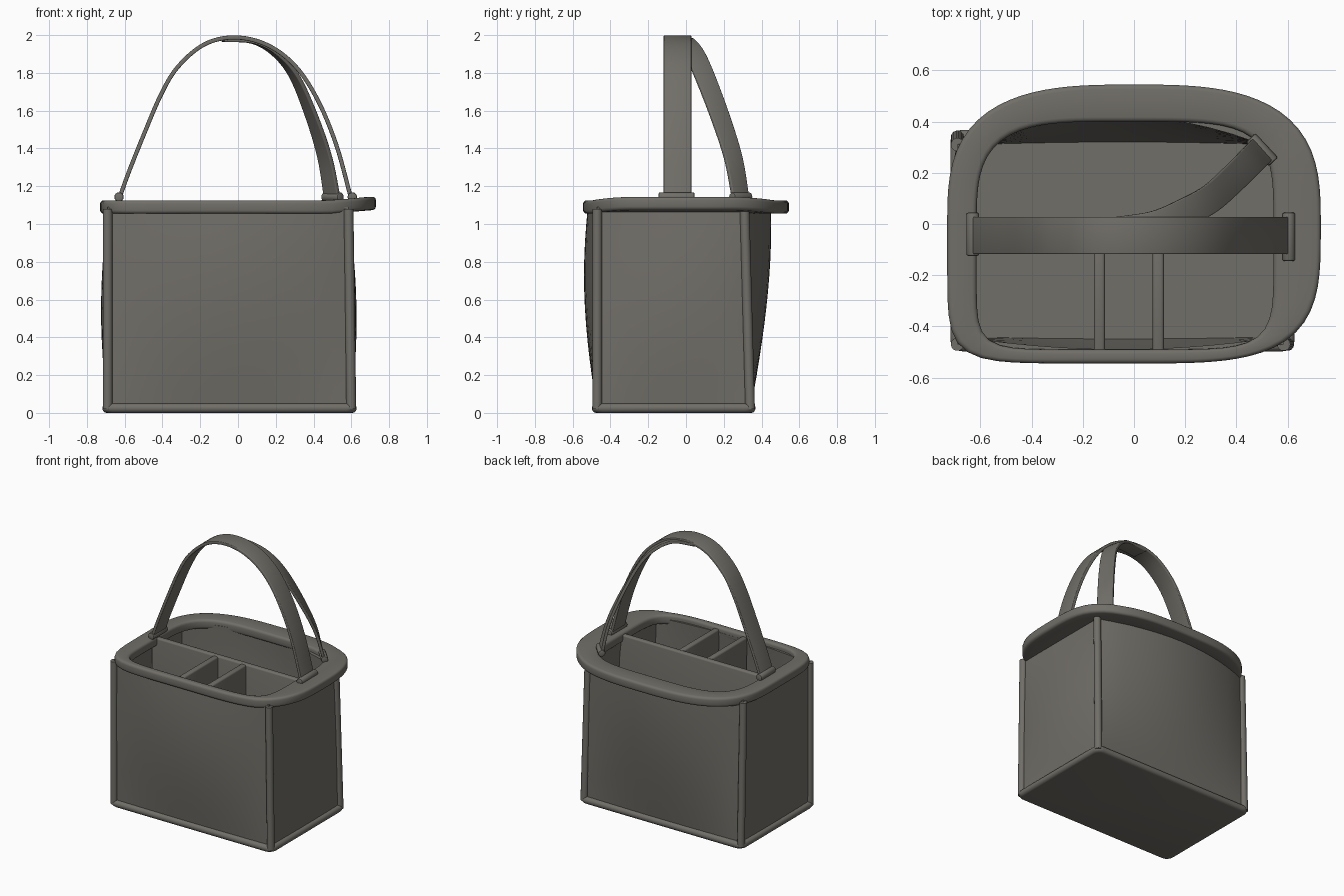
import bpy, bmesh
from math import sin, cos, pi, atan2
from mathutils import Vector

cube = bpy.data.objects.get("Cube")
if cube:
    bpy.data.objects.remove(cube, do_unlink=True)

mat = bpy.data.materials.new("warm grey fabric")
mat.use_nodes = True
GREY = (0.165, 0.157, 0.137, 1)
mat.diffuse_color = GREY
mat.node_tree.nodes["Principled BSDF"].inputs["Base Color"].default_value = GREY


def finish(obj, bevel=0, segments=3):
    """Material, rounded edges and smooth shading."""
    obj.data.materials.append(mat)
    bpy.ops.object.select_all(action='DESELECT')
    obj.select_set(True)
    bpy.context.view_layer.objects.active = obj
    if bevel:
        mod = obj.modifiers.new("rounded_edges", 'BEVEL')
        mod.width, mod.segments = bevel, segments
        mod.limit_method, mod.angle_limit = 'ANGLE', 0.7
        bpy.ops.object.modifier_apply(modifier=mod.name)
    bpy.ops.object.shade_smooth_by_angle(angle=0.7)


def loft(name, rings, loop=False, bevel=0):
    """Skin closed rings; cap the ends, or join last to first."""
    bm = bmesh.new()
    rows = [[bm.verts.new(p) for p in ring] for ring in rings]
    n = len(rows[0])
    pairs = list(zip(rows, rows[1:])) + ([(rows[-1], rows[0])] if loop else [])
    for a, b in pairs:
        for i in range(n):
            j = (i + 1) % n
            bm.faces.new((a[i], a[j], b[j], b[i]))
    if not loop:
        bm.faces.new(rows[0])
        bm.faces.new(rows[-1])
    bmesh.ops.recalc_face_normals(bm, faces=bm.faces)
    mesh = bpy.data.meshes.new(name)
    bm.to_mesh(mesh)
    bm.free()
    obj = bpy.data.objects.new(name, mesh)
    bpy.context.collection.objects.link(obj)
    finish(obj, bevel)
    return obj


def rect(x0, x1, y0, y1, z):
    return [(x0, y0, z), (x1, y0, z), (x1, y1, z), (x0, y1, z)]


# Body: four bulging fabric panels, hollow with a floor
LEFT, RIGHT, FRONT, BACK, TOP = -0.69, 0.60, -0.47, 0.34, 1.09


def corners(z, inset=0):
    t = z / TOP
    x0, x1 = LEFT + inset, RIGHT - 0.015 * t - inset
    y0, y1 = FRONT + inset, BACK - 0.03 * t - inset
    return [Vector(p) for p in rect(x0, x1, y0, y1, z)]


def section(z, inset=0, n=14):
    t = z / TOP
    side = 0.035 * sin(pi * t)
    bulge = [0.07 * sin(0.75 * pi * t), side, 0.14 * sin(pi / 2 * t), side]
    normal = [Vector(v) for v in ((0, -1, 0), (1, 0, 0), (0, 1, 0), (-1, 0, 0))]
    c = corners(z, inset)
    ring = []
    for k in range(4):
        for i in range(n):
            u = i / n
            ring.append(c[k].lerp(c[(k + 1) % 4], u)
                        + normal[k] * bulge[k] * sin(pi * u) ** 0.8)
    return ring


levels = [0.02 + (TOP - 0.02) * i / 12 for i in range(13)]
inner = [0.06 + (TOP - 0.06) * i / 12 for i in range(13)]
loft("body_panels", [section(z) for z in levels]
     + [section(z, 0.03) for z in reversed(inner)])


# Base tray with a rolled edge
def rounded_rect(z, grow, r=0.05, n=6):
    pts = []
    c = corners(0, r - 0.026 - grow)
    for k, p in enumerate(c):
        for i in range(n + 1):
            a = pi + (k + i / n) * pi / 2
            pts.append((p.x + r * cos(a), p.y + r * sin(a), z))
    return pts


loft("base_tray", [rounded_rect(0.025 - 0.025 * cos(a), 0.022 * sin(a) - 0.02)
                   for a in [pi * i / 8 for i in range(9)]])

# Corner piping
for k, name in enumerate(("front_right", "front_left", "back_left", "back_right")):
    rings = []
    for z in (0.02, 0.4, 0.75, 1.08):
        p = corners(z)[k]
        rings.append([(p.x + 0.026 * cos(a), p.y + 0.026 * sin(a), z)
                      for a in [2 * pi * i / 14 for i in range(14)]])
    loft(name + "_corner_piping", rings)


# Rim: broad oval collar around a squarer opening
def oval(cx, cy, a, b, powers, z, n=96):
    pts = []
    for i in range(n):
        t = 2 * pi * i / n
        p = powers[i * 4 // n]
        r = (abs(cos(t) / a) ** p + abs(sin(t) / b) ** p) ** (-1 / p)
        x, y = cx + r * cos(t), cy + r * sin(t)
        lift = max(0, min(1, (x - 0.5) / 0.2)) * 0.02
        pts.append((x, y, z + lift))
    return pts


def outer_rim(z):
    return oval(0, 0, 0.73, 0.545, (3, 3, 7, 3.6), z)


def inner_rim(z):
    return oval(-0.035, -0.045, 0.58, 0.445, (4.5, 3.8, 8, 6), z)


loft("rim", [outer_rim(1.125), outer_rim(1.055), inner_rim(1.055), inner_rim(1.125)],
     loop=True, bevel=0.018)

# Compartment dividers
loft("long_divider", [rect(-0.67, 0.58, -0.075, -0.035, 0.04),
                      rect(-0.66, 0.58, -0.075, -0.035, 1.115)], bevel=0.012)
for name, x in (("right_divider", -0.135), ("left_divider", 0.095)):
    loft(name, [rect(x - 0.022, x + 0.022, -0.45, -0.05, 0.04),
                rect(x - 0.022, x + 0.022, -0.505, -0.05, 1.11)], bevel=0.012)


# Handles: flat straps swept along smooth paths
def smooth_path(points, steps=6):
    p = [Vector(q) for q in points]
    p = [2 * p[0] - p[1]] + p + [2 * p[-1] - p[-2]]
    out = []
    for a, b, c, d in zip(p, p[1:], p[2:], p[3:]):
        for i in range(steps):
            t = i / steps
            out.append(0.5 * (2 * b + (c - a) * t + (2 * a - 5 * b + 4 * c - d) * t * t
                              + (3 * b - a - 3 * c + d) * t ** 3))
    return out + [p[-2]]


def strap(name, points, half_width, twist, thick=0.011):
    path = smooth_path(points)
    rings = []
    for i, p in enumerate(path):
        tangent = (path[min(i + 1, len(path) - 1)] - path[max(i - 1, 0)]).normalized()
        a = twist * i / (len(path) - 1)
        side = Vector((-sin(a), cos(a), 0))
        side = (side - tangent * side.dot(tangent)).normalized()
        up = side.cross(tangent) * thick
        side *= half_width
        rings.append([p + side + up, p - side + up, p - side - up, p + side - up])
    loft(name, rings, bevel=0.005)


arch = [(-0.63, 1.13), (-0.58, 1.27), (-0.5, 1.47), (-0.41, 1.68), (-0.32, 1.83),
        (-0.18, 1.95), (-0.02, 1.988), (0.15, 1.95), (0.3, 1.84), (0.42, 1.66),
        (0.52, 1.42), (0.6, 1.13)]
strap("main_handle", [(x, -0.045, z) for x, z in arch], 0.073, 0)
strap("branch_handle", [(-0.08, -0.03, 1.975), (0.08, -0.005, 1.965), (0.2, 0.045, 1.9),
                        (0.3, 0.1, 1.78), (0.39, 0.18, 1.57), (0.46, 0.25, 1.35),
                        (0.5, 0.29, 1.13)], 0.056, 0.75)

# Rolled feet where the straps meet the rim
for name, x, y, length, turn in (("right_foot", -0.63, -0.04, 0.17, 0),
                                 ("left_foot", 0.605, -0.05, 0.19, 0),
                                 ("back_foot", 0.5, 0.29, 0.13, 0.75)):
    bpy.ops.mesh.primitive_cylinder_add(vertices=16, radius=0.025, depth=length,
                                        location=(x, y, 1.143), rotation=(pi / 2, 0, turn))
    foot = bpy.context.object
    foot.name = name + "_clip"
    finish(foot, 0.008, 2)
